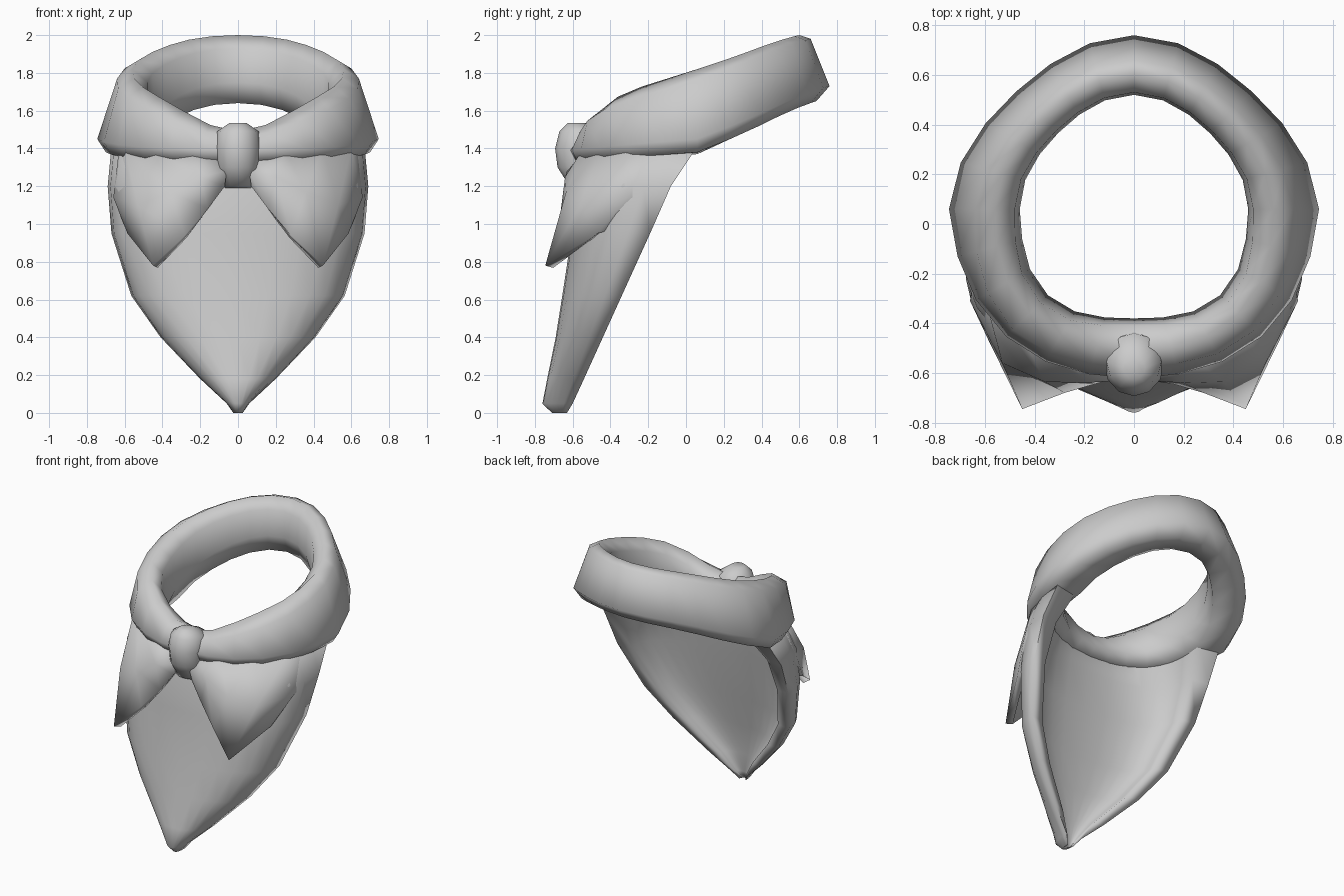
import bpy, bmesh, math

if "Cube" in bpy.data.objects:
    bpy.data.objects.remove(bpy.data.objects["Cube"])

cloth = bpy.data.materials.new("grey cloth")
cloth.diffuse_color = (0.6, 0.6, 0.6, 1)
cloth.use_nodes = True
cloth.node_tree.nodes["Principled BSDF"].inputs["Base Color"].default_value = cloth.diffuse_color


def finish(name, bm, angle=100):
    mesh = bpy.data.meshes.new(name)
    bm.to_mesh(mesh)
    bm.free()
    mesh.materials.append(cloth)
    ob = bpy.data.objects.new(name, mesh)
    bpy.context.collection.objects.link(ob)
    bpy.ops.object.select_all(action='DESELECT')
    ob.select_set(True)
    bpy.context.view_layer.objects.active = ob
    bpy.ops.object.shade_smooth_by_angle(angle=math.radians(angle))
    return ob


def loft(name, rings, closed=False):
    """Skin a list of closed rings, capping the ends unless the loft is a loop."""
    bm = bmesh.new()
    vs = [[bm.verts.new(p) for p in ring] for ring in rings]
    n = len(vs[0])
    for i in range(len(vs) if closed else len(vs) - 1):
        a, b = vs[i], vs[(i + 1) % len(vs)]
        for j in range(n):
            k = (j + 1) % n
            bm.faces.new((a[j], a[k], b[k], b[j]))
    if not closed:
        bm.faces.new(vs[0])
        bm.faces.new(vs[-1])
    bmesh.ops.recalc_face_normals(bm, faces=bm.faces)
    return finish(name, bm)


def bulge(v, power=.83):
    """Square off a circular sine or cosine a little."""
    return math.copysign(abs(v) ** power, v)


# Rolled collar: (radius, height) sections at the back, side and front
BACK = [(.54, 2.0), (.60, 1.98), (.70, 1.73), (.63, 1.65), (.49, 1.64), (.46, 1.75), (.47, 1.93)]
SIDE = [(.56, 1.82), (.64, 1.77), (.745, 1.45), (.70, 1.38), (.50, 1.37), (.46, 1.52), (.48, 1.75)]
FRONT = [(.56, 1.49), (.63, 1.46), (.68, 1.39), (.65, 1.33), (.50, 1.31), (.44, 1.36), (.47, 1.45)]
rings = []
for i in range(24):
    t = 2 * math.pi * i / 24
    s = math.sin(t)
    diagonal = math.sin(2 * t) ** 2
    ring = []
    for j, (b, m, f) in enumerate(zip(BACK, SIDE, FRONT)):
        if s >= 0:
            r, z = (m[k] + s * (b[k] - m[k]) for k in (0, 1))
            r *= 1 - .06 * diagonal
        else:
            if j in (0, 1, 6):    # the upper edge stays in one plane, then dips at the knot
                r, z = (m[k] + s * (b[k] - m[k]) + (f[k] - 2 * m[k] + b[k]) * s ** 6 for k in (0, 1))
            else:
                r, z = (m[k] - s * (f[k] - m[k]) for k in (0, 1))
            r *= 1 + (.1 if j >= 4 else .04) * diagonal
        ring.append((r * math.cos(t), .06 + r * s, z))
    rings.append(ring)
loft("collar", rings, closed=True)

# Hanging bib: height, then half width and middle y outside, the same inside, and y of the edges
BIB = [(1.41, .67, -.52, .50, -.43, .06), (1.2, .69, -.59, .57, -.45, -.08),
       (.95, .67, -.605, .57, -.49, -.19), (.62, .565, -.655, .47, -.55, -.34),
       (.4, .41, -.69, .32, -.60, -.44), (.18, .20, -.735, .13, -.64, -.54),
       (.05, .06, -.76, .04, -.645, -.60), (0, .025, -.71, .015, -.66, -.63)]
STEPS = 14
rings = []
for z, w, yc, wi, yi, ye in BIB:
    ring = []
    for width, mid, edge, order in ((w, yc, ye, 1), (wi, yi, ye - .015, -1)):
        for i in range(STEPS + 1):
            a = order * math.pi * (i / STEPS - .5)
            c = bulge(max(math.cos(a), 0))
            ring.append((width * bulge(math.sin(a)), edge - (edge - mid) * c, z))
    rings.append(ring)
loft("bib", rings)

# Knot: height, centre y, half width, half depth
KNOT = [(1.535, -.58, .045, .045), (1.49, -.555, .11, .115), (1.4, -.56, .122, .133),
        (1.3, -.565, .11, .115), (1.19, -.56, .08, .05)]
loft("knot", [[(rx * math.cos(k * math.pi / 6), cy + ry * math.sin(k * math.pi / 6), z)
               for k in range(12)] for z, cy, rx, ry in KNOT])

# Two pointed tails: upper, middle and lower lines from the knot to a tucked outer edge
TAIL = [
    [(.06, -.56, 1.37), (.25, -.55, 1.39), (.45, -.45, 1.40), (.60, -.30, 1.40), (.63, -.20, 1.40), (.62, -.08, 1.38)],
    [(.06, -.63, 1.28), (.20, -.64, 1.25), (.36, -.635, 1.17), (.53, -.56, 1.10), (.66, -.31, 1.14), (.64, -.14, 1.16)],
    [(.07, -.62, 1.20), (.16, -.645, 1.08), (.28, -.68, .94), (.45, -.745, .78), (.585, -.47, .95), (.57, -.32, .99)],
]
for side, label in ((-1, "left"), (1, "right")):
    bm = bmesh.new()
    rows = [[bm.verts.new((side * x, y, z)) for x, y, z in row] for row in TAIL]
    for a, b in zip(rows, rows[1:]):
        for j in range(5):
            quad = [a[j], b[j], b[j + 1], a[j + 1]]
            bm.faces.new(quad if side > 0 else quad[::-1])
    tail = finish(label + "_tail", bm)
    # thicken the cloth toward the bib
    thick = tail.modifiers.new("thickness", 'SOLIDIFY')
    thick.thickness = .05
    thick.offset = -1
